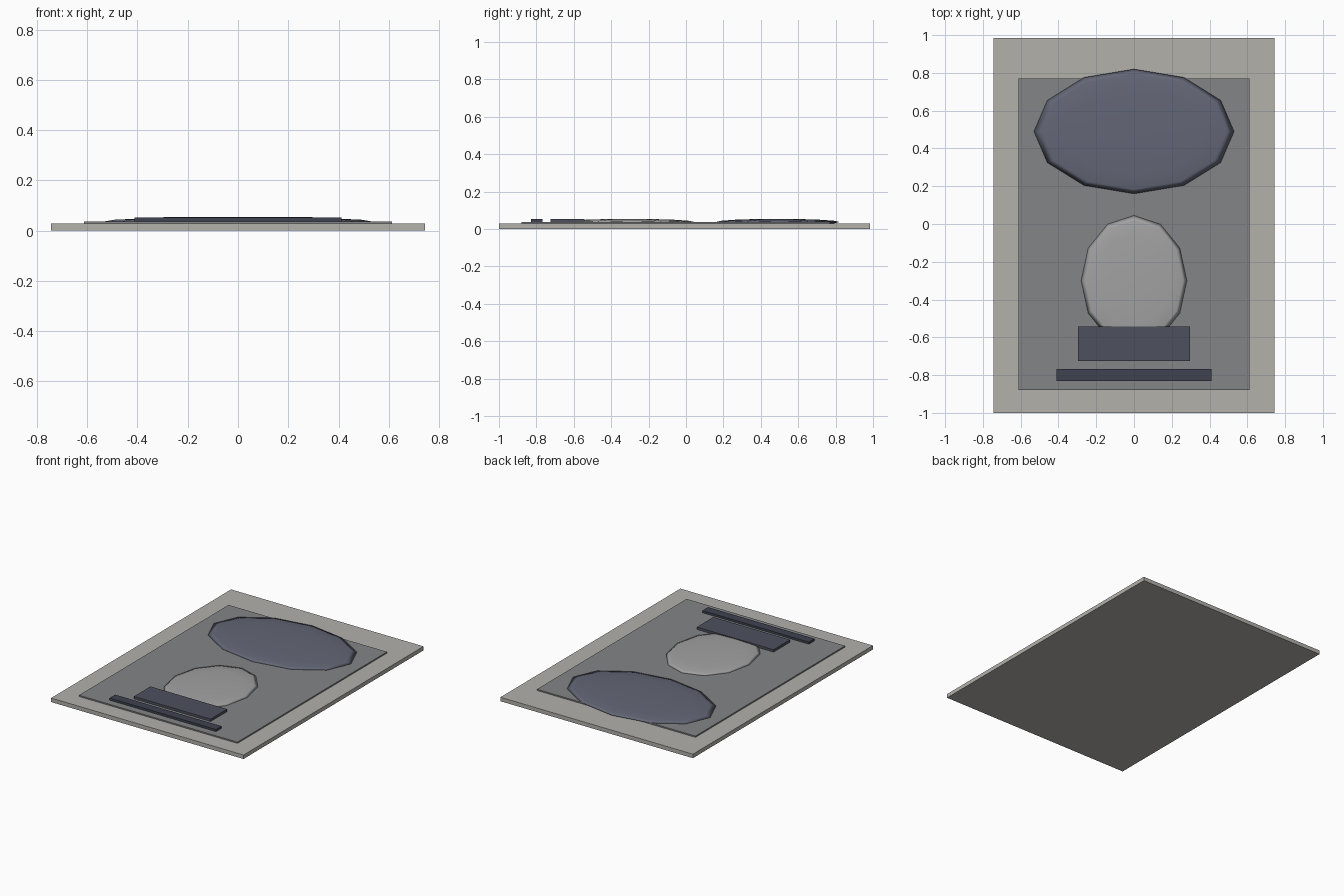
import bpy

if "Cube" in bpy.data.objects:
    bpy.data.objects.remove(bpy.data.objects["Cube"])


def colour(obj, name, rgb):
    mat = bpy.data.materials.get(name) or bpy.data.materials.new(name)
    mat.diffuse_color = (*rgb, 1)
    mat.use_nodes = True
    mat.node_tree.nodes["Principled BSDF"].inputs["Base Color"].default_value = mat.diffuse_color
    obj.data.materials.append(mat)


def slab(name, x, y0, y1, z0, z1, mat, rgb):
    """Box centred on x = 0 with half width x."""
    bpy.ops.mesh.primitive_cube_add(size=1, location=(0, (y0 + y1) / 2, (z0 + z1) / 2))
    obj = bpy.context.object
    obj.name = name
    obj.scale = (2 * x, y1 - y0, z1 - z0)
    bpy.ops.object.transform_apply(location=False, rotation=False, scale=True)
    colour(obj, mat, rgb)


def dome(name, y, rx, ry, z, rz, mat, rgb):
    """Flattened twelve-sided sphere half sunk in the panel."""
    bpy.ops.mesh.primitive_uv_sphere_add(segments=12, ring_count=8, radius=1, location=(0, y, z))
    obj = bpy.context.object
    obj.name = name
    obj.scale = (rx, ry, rz)
    bpy.ops.object.transform_apply(location=False, rotation=False, scale=True)
    bpy.ops.object.shade_smooth()
    colour(obj, mat, rgb)


# Backing plate and raised panel
slab("base_plate", 0.743, -1.0, 0.985, 0.0, 0.028, "stone", (0.45, 0.44, 0.41))
slab("inner_panel", 0.612, -0.88, 0.77, 0.024, 0.037, "panel_grey", (0.23, 0.235, 0.24))

# Oval reliefs
dome("upper_oval", 0.49, 0.53, 0.33, 0.037, 0.017, "slate_blue", (0.125, 0.135, 0.18))
dome("lower_oval", -0.30, 0.28, 0.345, 0.037, 0.017, "pale_grey", (0.36, 0.36, 0.36))

# Block and bar beneath the lower oval
slab("lower_block", 0.296, -0.725, -0.543, 0.036, 0.054, "dark_slate", (0.075, 0.08, 0.11))
slab("bottom_bar", 0.411, -0.83, -0.768, 0.036, 0.052, "darker_slate", (0.05, 0.055, 0.08))
